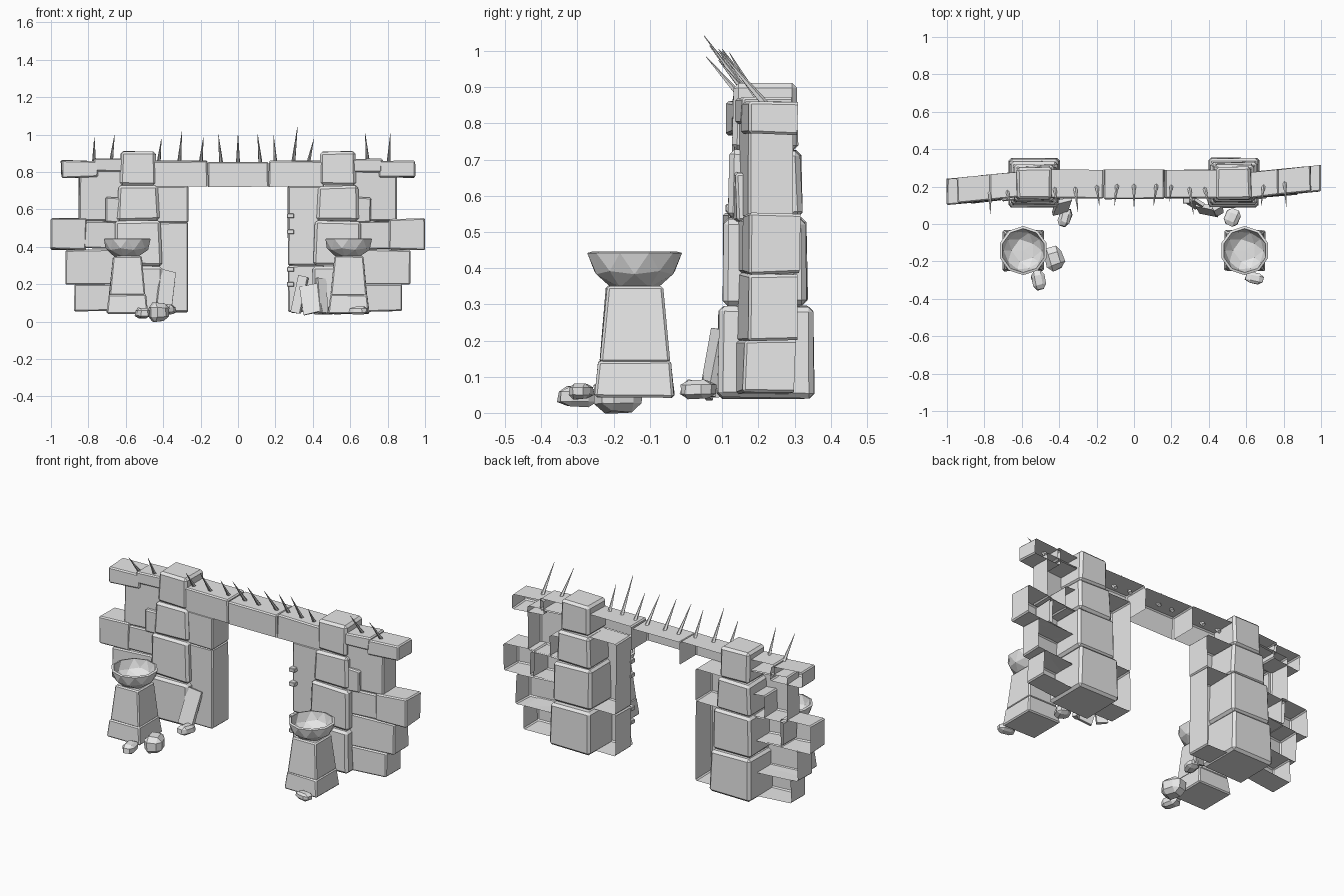
import bpy, bmesh, math, random
from mathutils import Vector, Matrix

random.seed(4)
cube = bpy.data.objects.get("Cube")
if cube:
    bpy.data.objects.remove(cube, do_unlink=True)

stone = bpy.data.materials.new("grey stone")
stone.use_nodes = True
stone.diffuse_color = (0.8, 0.8, 0.8, 1)
stone.node_tree.nodes["Principled BSDF"].inputs["Base Color"].default_value = (0.8, 0.8, 0.8, 1)


def finish(name, bm, bevel=0):
    """Turn a bmesh into a flat-shaded stone object."""
    mesh = bpy.data.meshes.new(name)
    bm.to_mesh(mesh)
    bm.free()
    mesh.materials.append(stone)
    obj = bpy.data.objects.new(name, mesh)
    bpy.context.collection.objects.link(obj)
    if bevel:
        mod = obj.modifiers.new("worn edges", "BEVEL")
        mod.width = bevel
        mod.segments = 1
    return obj


def block(name, low, high, taper=1.0, slope=0.0, opened=(), jitter=0.004, bevel=0.007):
    """Rough box between two corners; opened lists directions left without a face."""
    low, high = Vector(low), Vector(high)
    mid, size = (low + high) / 2, high - low
    bm = bmesh.new()
    bmesh.ops.create_cube(bm, size=1)
    bm.normal_update()
    gone = [f for f in bm.faces if any(f.normal.dot(Vector(d)) > 0.9 for d in opened)]
    bmesh.ops.delete(bm, geom=gone, context="FACES")
    for v in bm.verts:
        shrink = taper if v.co.z > 0 else 1
        v.co = Vector((v.co.x * size.x * shrink, v.co.y * size.y * shrink, v.co.z * size.z))
        v.co.y += slope * v.co.x
        v.co += mid + Vector([random.uniform(-jitter, jitter) for _ in range(3)])
    return finish(name, bm, bevel)


def spike(name, base, tip, radius=0.012):
    """Four-sided thorn from base to tip."""
    base, tip = Vector(base), Vector(tip)
    axis = tip - base
    turn = axis.to_track_quat("Z", "Y").to_matrix().to_4x4()
    bm = bmesh.new()
    bmesh.ops.create_cone(bm, cap_ends=True, segments=5, radius1=radius, radius2=0.001,
                          depth=axis.length, matrix=Matrix.Translation((base + tip) / 2) @ turn)
    finish(name, bm)


def rock(name, centre, size, yaw):
    """Faceted boulder."""
    bm = bmesh.new()
    bmesh.ops.create_cube(bm, size=1)
    bmesh.ops.bevel(bm, geom=bm.edges[:], offset=0.25, segments=1, affect="EDGES")
    for v in bm.verts:
        v.co *= random.uniform(0.9, 1.1)
    bmesh.ops.scale(bm, vec=size, verts=bm.verts)
    bmesh.ops.rotate(bm, matrix=Matrix.Rotation(yaw, 3, "Z"), verts=bm.verts)
    bmesh.ops.translate(bm, vec=centre, verts=bm.verts)
    finish(name, bm)


def slab(name, centre, size, angles):
    """Broken plate leaning on the wall."""
    obj = block(name, [-s / 2 for s in size], [s / 2 for s in size], bevel=0)
    obj.location = centre
    obj.rotation_euler = [math.radians(a) for a in angles]


BACK, UNDER = (0, 1, 0), (0, 0, -1)

# Outer wall stones: inner x, outer x, bottom, top, half depth
wall_stones = [
    (0.60, 0.77, 0.80, 0.87, 0.07),
    (0.75, 0.945, 0.77, 0.862, 0.068),
    (0.60, 0.85, 0.54, 0.81, 0.062),
    (0.60, 0.71, 0.53, 0.665, 0.08),
    (0.81, 1.0, 0.385, 0.55, 0.07),
    (0.62, 0.83, 0.39, 0.535, 0.066),
    (0.64, 0.92, 0.20, 0.385, 0.068),
    (0.66, 0.875, 0.055, 0.20, 0.075),
]

# Column stones: half width, bottom, top, front, back
column_stones = [
    (0.137, 0.042, 0.296, 0.085, 0.355),
    (0.128, 0.298, 0.538, 0.10, 0.335),
    (0.112, 0.54, 0.726, 0.115, 0.32),
    (0.097, 0.728, 0.91, 0.13, 0.308),
]

for side, word in ((1, "left"), (-1, "right")):
    # Wall wings, angled and hollow at the back
    for i, (inner, outer, z0, z1, half) in enumerate(wall_stones):
        x0, x1 = sorted((side * inner, side * outer))
        y = 0.21 + 0.1 * ((x0 + x1) / 2 - side * 0.63)
        block(f"{word}_wall_stone_{i + 1}", (x0, y - half, z0), (x1, y + 0.066, z1),
              slope=0.1, opened=[BACK])

    # Solid tapering column
    for i, (half, z0, z1, front, back) in enumerate(column_stones):
        x = side * 0.533
        block(f"{word}_column_stone_{i + 1}", (x - half, front, z0), (x + half, back, z1),
              taper=0.95, bevel=0.014)

    # Gate jamb and corner stone
    split = 0.53 if side < 0 else 0.30
    for name, z0, z1 in (("lower_jamb", 0.05, split), ("upper_jamb", split, 0.725)):
        x0, x1 = sorted((side * 0.267, side * 0.46))
        block(f"{word}_{name}", (x0, 0.137, z0), (x1, 0.29, z1), opened=[BACK], jitter=0.002)
    x0, x1 = sorted((side * 0.164, side * 0.46))
    block(f"{word}_lintel_stone", (x0, 0.137, 0.722), (x1, 0.29, 0.86),
          opened=[BACK, UNDER], jitter=0.002)

    # Brazier pedestal
    px, py = side * 0.592, -0.142
    for name, half, z0, z1, taper in (("pedestal_foot", 0.11, 0.042, 0.145, 0.9),
                                      ("pedestal_shaft", 0.097, 0.14, 0.35, 0.8)):
        block(f"{word}_{name}", (px - half, py - half, z0), (px + half, py + half, z1),
              taper=taper, jitter=0.002)

    # Faceted bowl: lower half of an icosphere with a flat floor
    bm = bmesh.new()
    bmesh.ops.create_icosphere(bm, subdivisions=2, radius=1)
    bmesh.ops.delete(bm, geom=[v for v in bm.verts if v.co.z > 0.1], context="VERTS")
    for v in bm.verts:
        v.co.z = max(v.co.z, -0.85)
        v.co = Vector((px + v.co.x * 0.131, py + v.co.y * 0.131, 0.442 + v.co.z * 0.112))
    bowl = finish(f"{word}_bowl", bm)
    rim = bowl.modifiers.new("thickness", "SOLIDIFY")
    rim.thickness = 0.014
    rim.offset = -1

# Middle of the lintel
block("lintel_middle", (-0.162, 0.133, 0.722), (0.162, 0.29, 0.853),
      opened=[BACK, UNDER], jitter=0.002)

# Thorns leaning forward over the wall: base x, tip x, base y, tip y, tip height
thorns = [
    (-0.77, -0.768, 0.18, 0.055, 0.985),
    (-0.68, -0.66, 0.19, 0.085, 1.0),
    (-0.425, -0.41, 0.2, 0.09, 0.975),
    (-0.315, -0.3, 0.2, 0.065, 1.015),
    (-0.2, -0.185, 0.21, 0.1, 0.985),
    (-0.09, -0.105, 0.21, 0.1, 1.0),
    (0, 0, 0.21, 0.09, 1.0),
    (0.12, 0.105, 0.21, 0.1, 1.0),
    (0.2, 0.19, 0.21, 0.12, 0.995),
    (0.295, 0.318, 0.2, 0.05, 1.042),
    (0.375, 0.405, 0.2, 0.09, 0.975),
    (0.695, 0.68, 0.22, 0.1, 1.005),
    (0.805, 0.815, 0.23, 0.09, 1.005),
]
for i, (x0, x1, y0, y1, z1) in enumerate(thorns):
    spike(f"thorn_{i + 1}", (x0, y0, 0.84), (x1, y1, z1))

# Hinge pegs on the jamb
for i, z in enumerate((0.2, 0.28, 0.48, 0.565)):
    block(f"hinge_peg_{i + 1}", (0.262, 0.11, z - 0.012), (0.3, 0.15, z + 0.012), jitter=0.001, bevel=0.003)

# Leaning slabs
slab("right_leaning_slab", (-0.385, 0.095, 0.17), (0.085, 0.022, 0.21), (-16, 10, 12))
slab("left_leaning_slab", (0.39, 0.075, 0.12), (0.1, 0.02, 0.16), (-14, -12, -12))
slab("left_thin_slab", (0.33, 0.11, 0.145), (0.06, 0.02, 0.2), (-10, 8, -35))
slab("left_short_slab", (0.45, 0.075, 0.14), (0.05, 0.02, 0.19), (-10, 4, 30))

# Fallen rocks
rock("rock_by_right_jamb", (-0.37, 0.035, 0.065), (0.065, 0.095, 0.05), -0.3)
rock("rock_beside_right_pedestal", (-0.425, -0.185, 0.05), (0.1, 0.12, 0.098), 0.3)
rock("rock_before_right_pedestal", (-0.51, -0.3, 0.045), (0.07, 0.1, 0.055), 0.2)
rock("rock_by_left_column", (0.525, 0.035, 0.065), (0.075, 0.09, 0.05), -0.4)
rock("rock_before_left_pedestal", (0.645, -0.29, 0.06), (0.095, 0.06, 0.042), -0.2)
